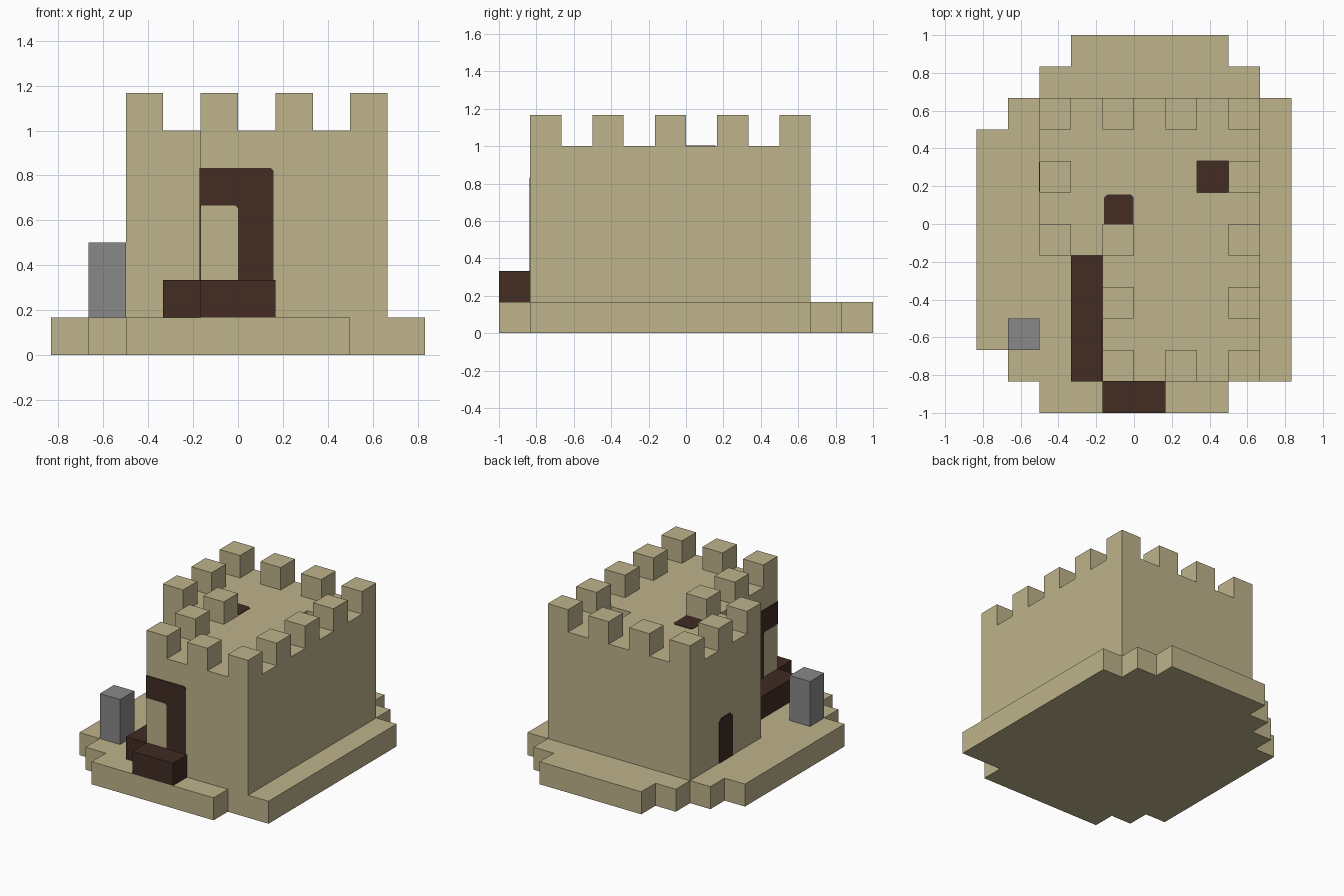
import bpy, bmesh
from mathutils import Vector

U = 1 / 6  # one block
PLATE = 0.025  # painted plate thickness, in blocks

if "Cube" in bpy.data.objects:
    bpy.data.objects.remove(bpy.data.objects["Cube"], do_unlink=True)


def material(name, rgb):
    m = bpy.data.materials.new(name)
    m.use_nodes = True
    m.diffuse_color = (*rgb, 1)
    m.node_tree.nodes["Principled BSDF"].inputs["Base Color"].default_value = (*rgb, 1)
    return m


SAND = material("sand", (0.515, 0.451, 0.258))
BROWN = material("dark_brown", (0.054, 0.025, 0.017))
GREY = material("grey_stone", (0.25, 0.25, 0.25))

X, Y, Z = Vector((1, 0, 0)), Vector((0, 1, 0)), Vector((0, 0, 1))


def prism(name, outline, mat, origin, depth, u=X, v=Y, w=Z):
    """Extrude a flat outline, given in blocks on the u/v axes, along w."""
    bm = bmesh.new()
    o = Vector(origin)
    face = bm.faces.new([bm.verts.new((o + u * a + v * b) * U) for a, b in outline])
    top = bmesh.ops.extrude_face_region(bm, geom=[face])["geom"]
    moved = [g for g in top if isinstance(g, bmesh.types.BMVert)]
    bmesh.ops.translate(bm, verts=moved, vec=w * depth * U)
    bmesh.ops.recalc_face_normals(bm, faces=bm.faces)
    mesh = bpy.data.meshes.new(name)
    bm.to_mesh(mesh)
    bm.free()
    mesh.materials.append(mat)
    obj = bpy.data.objects.new(name, mesh)
    bpy.context.collection.objects.link(obj)
    return obj


def block(name, x, y, z, mat, sx=1, sy=1, sz=1):
    return prism(name, [(0, 0), (sx, 0), (sx, sy), (0, sy)], mat, (x, y, z), sz)


# Stepped island base
prism("base", [(-3, -6), (3, -6), (3, -5), (5, -5), (5, 4), (4, 4), (4, 5), (3, 5),
               (3, 6), (-2, 6), (-2, 5), (-3, 5), (-3, 4), (-4, 4), (-4, 3), (-5, 3),
               (-5, -4), (-4, -4), (-4, -5), (-3, -5)], SAND, (0, 0, 0), 1)

# L-shaped castle body with a square roof shaft
castle = prism("castle_body", [(-1, -5), (4, -5), (4, 4), (-3, 4), (-3, -1), (-1, -1)],
               SAND, (0, 0, 1), 5)
cutter = block("shaft_cutter", 2, 1, 5, SAND, sz=2)
cutter.hide_render = True
cut = castle.modifiers.new("shaft", "BOOLEAN")
cut.operation = "DIFFERENCE"
cut.solver = "EXACT"
cut.object = cutter
bpy.context.view_layer.objects.active = castle
bpy.ops.object.modifier_apply(modifier=cut.name)
bpy.data.objects.remove(cutter, do_unlink=True)
block("shaft_floor", 2, 1, 5, BROWN, sz=PLATE)

# Battlements on every second block of the wall line
cells = {(x, y) for x in range(-3, 4, 2) for y in range(-5, 4, 2)}
for x, y in sorted(cells):
    on_edge = x == 3 or y in (3, -5) or x == -3 or (x == -1 and y < 0)
    if on_edge and not (x == -3 and y < -1):
        block("battlement", x, y, 6, SAND)

# Low walls around the entrance and a standing stone
block("front_step", -1, -6, 1, BROWN, sx=2)
block("side_step", -2, -5, 1, BROWN, sy=4)
block("stone_pillar", -4, -4, 1, GREY, sz=2)

# Painted entrance wrapping round the corner pillar
R = 0.08
entrance = [(0, 4), (1 - R, 4), (1, 4 - R), (1, 1), (1.95, 1), (1.95, 5 - R),
            (1.95 - R, 5), (0, 5)]
prism("front_entrance", entrance, BROWN, (-1, -5, 0), PLATE, X, Z, -Y)
prism("side_entrance", entrance, BROWN, (-1, -5, 0), PLATE, Y, Z, -X)


# Round-topped side door and roof hatch
def arch(width, height, r):
    return [(0, 0), (width, 0), (width, height - r), (width - r, height),
            (r, height), (0, height - r)]


prism("side_door", arch(0.94, 1.95, 0.15), BROWN, (-3, 1.03, 1), PLATE, Y, Z, -X)
prism("roof_hatch", arch(0.94, 0.94, 0.1), BROWN, (-0.95, 0, 6), PLATE, X, Y, Z)
